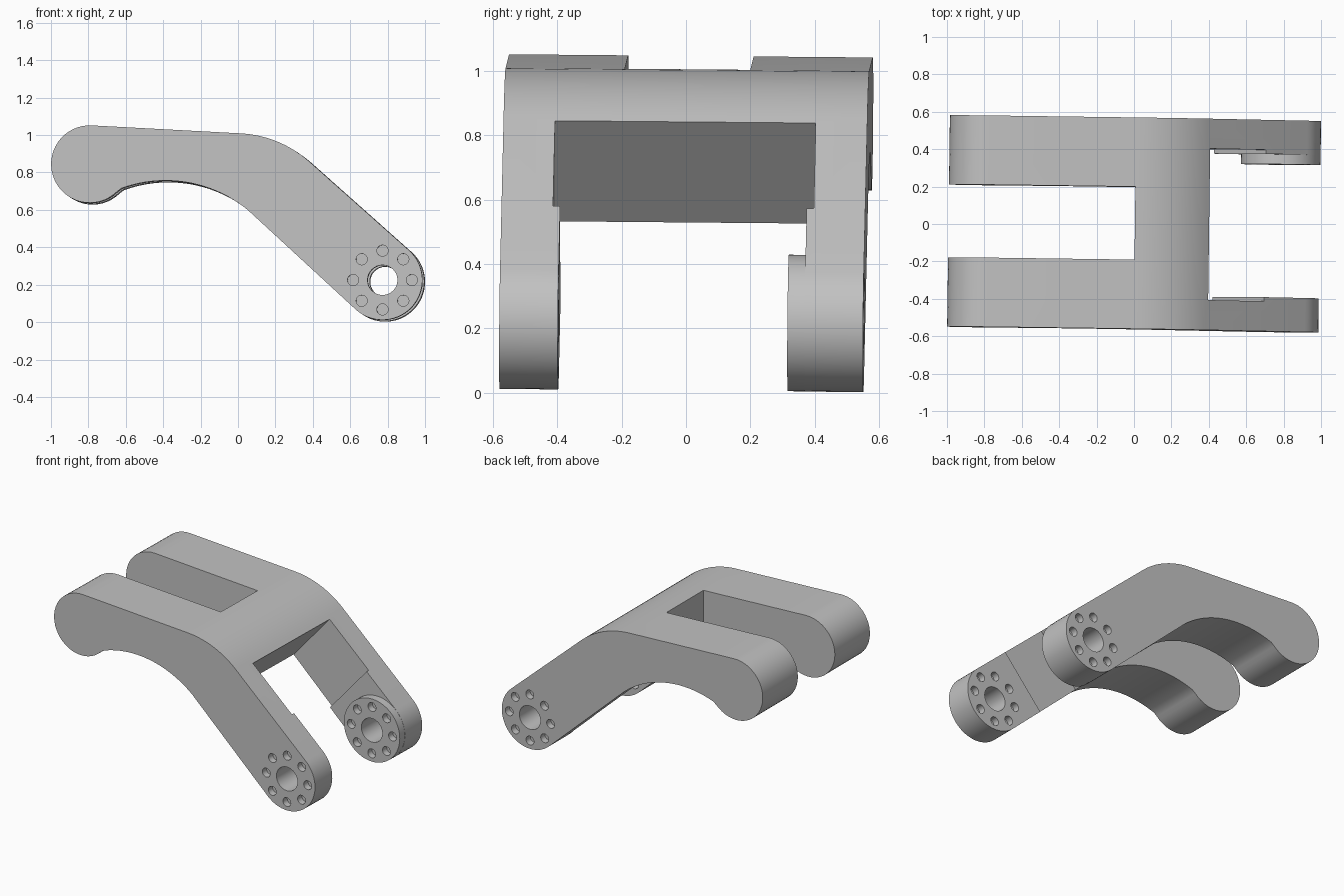
import bpy, bmesh
from math import cos, sin, radians
from mathutils import Matrix

if "Cube" in bpy.data.objects:
    bpy.data.objects.remove(bpy.data.objects["Cube"])

metal = bpy.data.materials.new("plain_grey")
metal.use_nodes = True
grey = (0.54, 0.54, 0.54, 1)
metal.diffuse_color = grey
metal.node_tree.nodes["Principled BSDF"].inputs["Base Color"].default_value = grey


def arc(cx, cz, r, start, end, n):
    """Points on an arc in the XZ plane, angles in degrees."""
    steps = [radians(start + (end - start) * i / n) for i in range(n + 1)]
    return [(cx + r * cos(a), cz + r * sin(a)) for a in steps]


def circle(cx, cz, r, n=32):
    return arc(cx, cz, r, 0, 360, n)[:-1]


def prisms(name, shapes):
    """One object from several XZ outlines, each extruded from y0 to y1."""
    bm = bmesh.new()
    for outline, y0, y1 in shapes:
        ends = [[bm.verts.new((x, y, z)) for x, z in outline] for y in (y0, y1)]
        bm.faces.new(ends[0])
        bm.faces.new(ends[1][::-1])
        for i in range(len(outline)):
            j = (i + 1) % len(outline)
            bm.faces.new((ends[0][j], ends[0][i], ends[1][i], ends[1][j]))
    bmesh.ops.recalc_face_normals(bm, faces=bm.faces)
    mesh = bpy.data.meshes.new(name)
    bm.to_mesh(mesh)
    bm.free()
    mesh.materials.append(metal)
    obj = bpy.data.objects.new(name, mesh)
    bpy.context.collection.objects.link(obj)
    return obj


def select(obj):
    bpy.ops.object.select_all(action='DESELECT')
    obj.select_set(True)
    bpy.context.view_layer.objects.active = obj


def cut(obj, cutter):
    select(obj)
    mod = obj.modifiers.new("cut", 'BOOLEAN')
    mod.operation, mod.solver, mod.object = 'DIFFERENCE', 'EXACT', cutter
    bpy.ops.object.modifier_apply(modifier=mod.name)


def leg_box(u0, u1):
    """Rectangle aligned with the sloping legs: u along, v across."""
    c, s = cos(radians(49)), sin(radians(49))
    corners = ((u0, 0.2), (u1, 0.2), (u1, 1.2), (u0, 1.2))
    return [(s * u + c * v, -c * u + s * v) for u, v in corners]


PX, PZ, R = 0.78, 0.22, 0.213           # pivot at the leg ends
OUTER, INNER, PAD, BOSS = 0.565, 0.405, 0.383, 0.33

# Side outline: bend, leg end, underside arch, hooked arm end
outline = (arc(-0.01, 0.405, 0.6, 87, 49, 14)
           + arc(PX, PZ, R, 49, -132, 28)
           + arc(-0.38, 0.06, 0.692, 50.5, 110, 22)
           + arc(-0.785, 0.84, 0.207, -38, -273, 32)[1:])
body = prisms("forked_arm", [(outline, -OUTER, OUTER)])

# Raised round boss inside the back leg
boss = prisms("pivot_boss", [(circle(PX, PZ, R - 0.001, 56), BOSS, PAD)])

# Slot between the arms, gap between the legs, recess that leaves the pads
slot = [(-1.2, 0.3), (0.005, 0.3), (0.005, 1.3), (-1.2, 1.3)]
cutters = [
    prisms("arm_slot_cutter", [(slot, -0.195, 0.195)]),
    prisms("leg_end_cutter", [(leg_box(0.1, 1.4), -PAD, PAD)]),
    prisms("leg_gap_cutter", [(leg_box(-0.249, 0.15), -INNER, INNER)]),
]
for c in cutters:
    cut(body, c)

# Central bore and the ring of blind bolt holes on each pivot face
bore = prisms("bore_cutter", [(circle(PX, PZ, 0.08), -1, 1)])
depth = 0.045
bolt_shapes = []
for x, z in circle(PX, PZ, 0.157, 8):
    hole = circle(x, z, 0.03, 20)
    for face, inward in ((-OUTER, 1), (-PAD, -1), (BOSS, 1), (OUTER, -1)):
        bolt_shapes.append((hole, face - inward * 0.01, face + inward * depth))
bolts = prisms("bolt_hole_cutter", bolt_shapes)
cutters += [bore, bolts]
for part in (body, boss):
    cut(part, bore)
    cut(part, bolts)

for c in cutters:
    bpy.data.objects.remove(c)

# Slight overall tilt, then shading
tilt = (Matrix.Translation((0, -0.004, 0))
        @ Matrix.Rotation(radians(-0.75), 4, 'Z') @ Matrix.Rotation(radians(-0.5), 4, 'X'))
for part in (body, boss):
    part.data.transform(tilt)
    select(part)
    bpy.ops.object.shade_smooth_by_angle(angle=radians(30))
